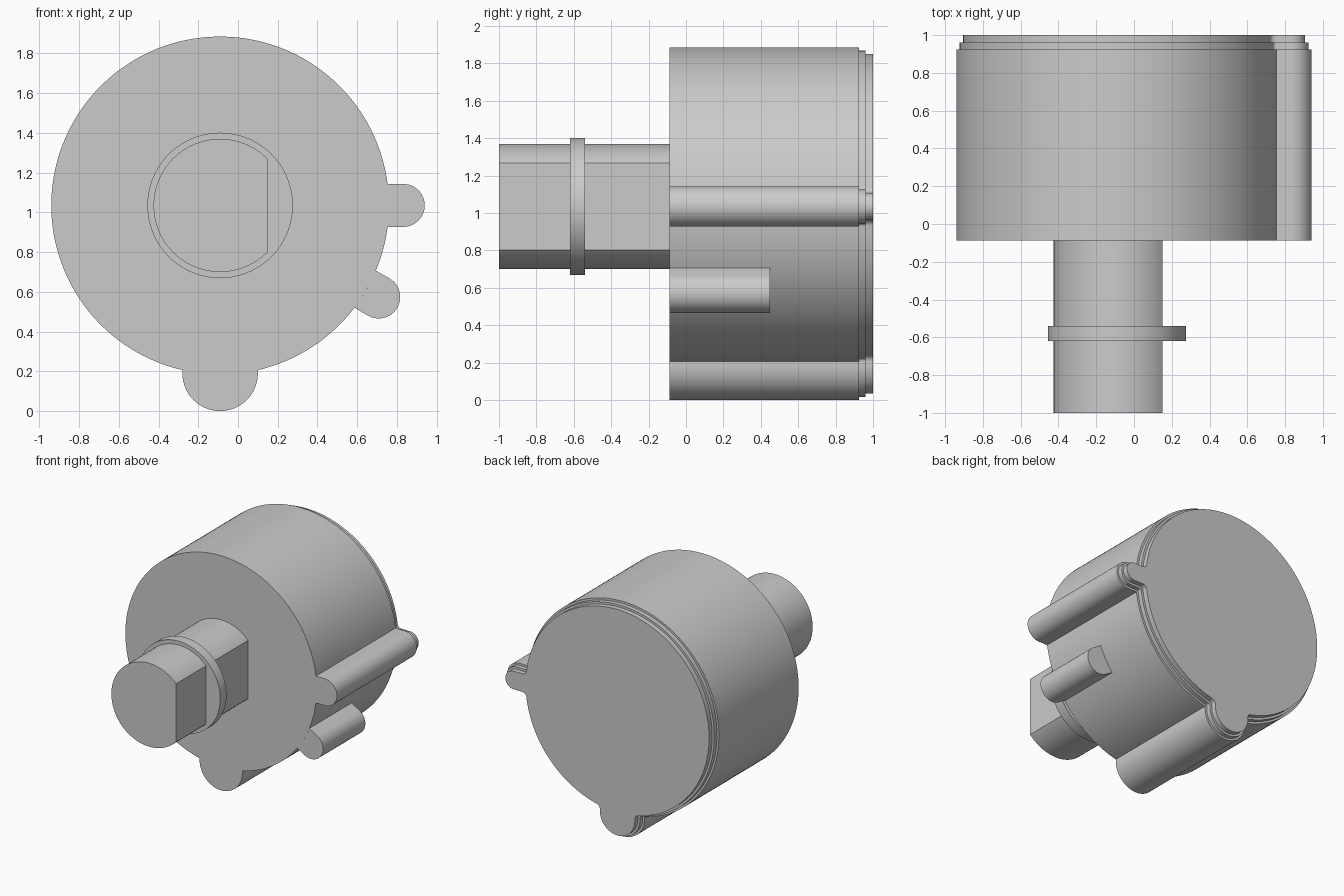
import bpy, bmesh
from math import sin, cos, pi, radians, sqrt, atan2, acos

if "Cube" in bpy.data.objects:
    bpy.data.objects.remove(bpy.data.objects["Cube"], do_unlink=True)

# Main dimensions
CX, CZ = -0.09, 1.035
R = 0.85
FRONT = -0.087

grey = bpy.data.materials.new("light grey")
grey.use_nodes = True
colour = (0.6, 0.6, 0.6, 1)
grey.diffuse_color = colour
grey.node_tree.nodes["Principled BSDF"].inputs["Base Color"].default_value = colour


def arc(cu, cv, r, a0, a1, n):
    return [(cu + r * cos(a0 + (a1 - a0) * i / n), cv + r * sin(a0 + (a1 - a0) * i / n))
            for i in range(n + 1)]


def turn(points, a):
    return [(u * cos(a) - v * sin(a), u * sin(a) + v * cos(a)) for u, v in points]


def lug_outline(dist, r, d):
    """Rounded lug pointing along +u, inset by d, with filleted inner corners."""
    u = sqrt(R * R - r * r)
    t = atan2(r, u)
    upper = arc(u, r, d, -pi / 2, t - pi, 8)
    lower = [(p, -q) for p, q in reversed(upper)]
    return lower + arc(dist, 0, r - d, -pi / 2, pi / 2, 32) + upper


def case_outline(lugs, d):
    """Round case with lugs, going once around, inset by d."""
    pts = []
    for i, (a, dist, r) in enumerate(lugs):
        b, _, r_next = lugs[(i + 1) % len(lugs)]
        if b <= a:
            b += 2 * pi
        start, end = a + math_half(r), b - math_half(r_next)
        pts += turn(lug_outline(dist, r, d), a)
        n = max(8, int((end - start) * 24))
        pts += arc(0, 0, R - d, start, end, n)[1:-1]
    return pts


def math_half(r):
    return atan2(r, sqrt(R * R - r * r))


def loft(name, sections):
    """Skin outlines placed along y and close both ends."""
    bm = bmesh.new()
    rings = [[bm.verts.new((CX + u, y, CZ + v)) for u, v in pts] for y, pts in sections]
    n = len(rings[0])
    for lo, hi in zip(rings, rings[1:]):
        for i in range(n):
            j = (i + 1) % n
            bm.faces.new((lo[i], lo[j], hi[j], hi[i]))
    bm.faces.new(rings[0])
    bm.faces.new(rings[-1][::-1])
    bmesh.ops.remove_doubles(bm, verts=bm.verts[:], dist=1e-5)
    bmesh.ops.recalc_face_normals(bm, faces=bm.faces[:])
    me = bpy.data.meshes.new(name)
    bm.to_mesh(me)
    bm.free()
    me.materials.append(grey)
    ob = bpy.data.objects.new(name, me)
    bpy.context.collection.objects.link(ob)
    bpy.ops.object.select_all(action='DESELECT')
    ob.select_set(True)
    bpy.context.view_layer.objects.active = ob
    bpy.ops.object.shade_smooth_by_angle(angle=radians(30))
    return ob


# Case with side and bottom lugs, stepping in twice at the back
lugs = [(0, 0.922, 0.108), (1.5 * pi, 0.845, 0.19)]
levels = [FRONT, 0.925, 0.96, 1.0]
sections = []
for k, inset in enumerate((0, 0.017, 0.035)):
    outline = case_outline(lugs, inset)
    sections += [(levels[k], outline), (levels[k + 1], outline)]
loft("case", sections)

# Short lug whose inner side follows the case wall
half = math_half(0.108)
short = arc(0.922, 0, 0.108, -pi / 2, pi / 2, 32) + arc(0, 0, R, half, -half, 10)
short = turn(short, radians(-30))
loft("short_lug", [(FRONT, short), (0.45, short)])

# Shaft with one flat side
SHAFT = 0.335
flat = acos(0.24 / SHAFT)
shaft = arc(0, 0, SHAFT, flat, 2 * pi - flat, 96)
loft("shaft", [(-1, shaft), (FRONT + 0.01, shaft)])

# Collar around the shaft
collar = arc(0, 0, 0.366, 0, 2 * pi, 128)[:-1]
loft("collar", [(-0.62, collar), (-0.54, collar)])
